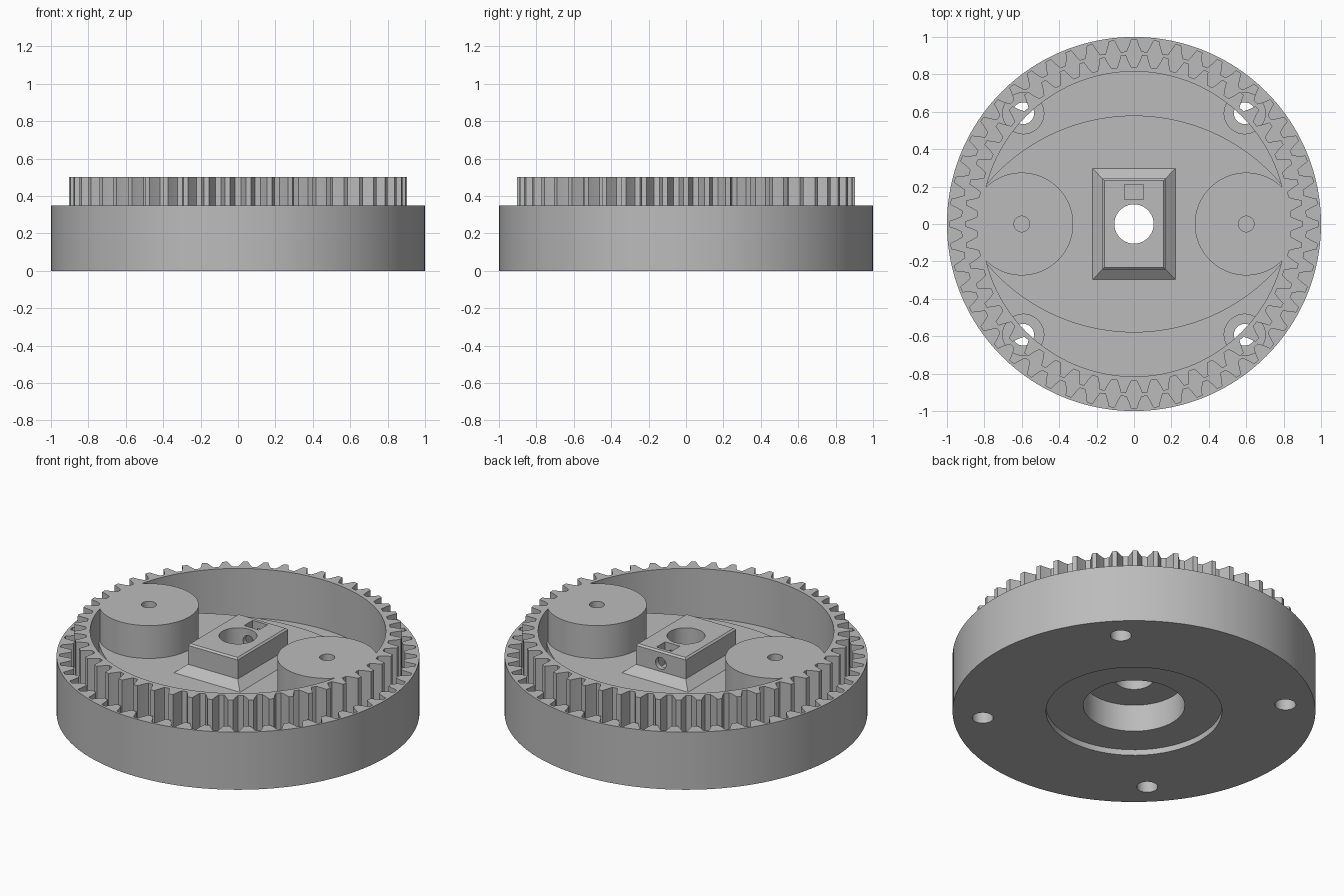
import bpy, bmesh, math
from mathutils import Matrix

if "Cube" in bpy.data.objects:
    bpy.data.objects.remove(bpy.data.objects["Cube"], do_unlink=True)

grey = bpy.data.materials.new("plain_grey")
grey.use_nodes = True
colour = (0.5, 0.5, 0.5, 1)
grey.diffuse_color = colour
grey.node_tree.nodes["Principled BSDF"].inputs["Base Color"].default_value = colour


def loft(name, rings):
    """Solid through matching rings of 3D points, lowest ring first."""
    bm = bmesh.new()
    loops = [[bm.verts.new(p) for p in ring] for ring in rings]
    n = len(loops[0])
    bm.faces.new(loops[0][::-1])
    bm.faces.new(loops[-1])
    for low, high in zip(loops, loops[1:]):
        for i in range(n):
            j = (i + 1) % n
            bm.faces.new((low[i], low[j], high[j], high[i]))
    mesh = bpy.data.meshes.new(name)
    bm.to_mesh(mesh)
    bm.free()
    mesh.materials.append(grey)
    obj = bpy.data.objects.new(name, mesh)
    bpy.context.scene.collection.objects.link(obj)
    return obj


def prism(name, outline, z0, z1):
    return loft(name, [[(x, y, z) for x, y in outline] for z in (z0, z1)])


def disc(name, r, z0, z1, x=0, y=0, sides=64):
    turn = [math.tau * i / sides for i in range(sides)]
    return prism(name, [(x + r * math.cos(a), y + r * math.sin(a)) for a in turn], z0, z1)


def gear_outline(teeth, root, tip):
    """Tapered teeth, the first one centred on +x."""
    profile = ((-0.36, 0), (-0.22, 0.5), (-0.12, 1), (0.12, 1), (0.22, 0.5), (0.36, 0))
    points = []
    for i in range(teeth):
        for offset, height in profile:
            a = math.tau * (i + offset) / teeth
            r = root + (tip - root) * height
            points.append((r * math.cos(a), r * math.sin(a)))
    return points


def combine(target, tools, operation="DIFFERENCE"):
    """Apply a boolean with each tool, then remove the tools."""
    bpy.context.view_layer.objects.active = target
    for tool in tools:
        tool.hide_render = True
        mod = target.modifiers.new("cut", "BOOLEAN")
        mod.operation = operation
        mod.solver = "EXACT"
        mod.object = tool
        bpy.ops.object.modifier_apply(modifier=mod.name)
        bpy.data.objects.remove(tool, do_unlink=True)


FLOOR, DECK, TOP = 0.2, 0.3, 0.5
ROLLER_X = 0.6

# Outer housing: toothed pocket, bearing seat and four screw holes
housing = disc("housing", 1, 0, 0.35, sides=160)
cutters = [
    prism("pocket", gear_outline(52, 0.92, 0.985), FLOOR, 0.6),
    disc("bottom_recess", 0.485, -0.1, 0.035, sides=96),
    disc("bearing_bore", 0.28, -0.1, 0.25),
]
for sx in (-1, 1):
    for sy in (-1, 1):
        x, y = 0.592 * sx, 0.592 * sy
        cutters.append(disc("screw_hole", 0.058, -0.1, 0.25, x, y, 32))
        cutters.append(disc("counterbore", 0.11, 0.12, FLOOR + 0.004, x, y, 48))
combine(housing, cutters)

# Lens-shaped deck, where two large circles overlap
lens = disc("lens", 1.03, 0.1, DECK, y=-0.45, sides=192)
combine(lens, [disc("lens_half", 1.03, 0.05, 0.4, y=0.45, sides=192)], "INTERSECT")

# Hollow of the rotor: a round bore leaving the deck and two round bosses
hollow = disc("hollow", 0.815, 0.15, 0.6, sides=128)
bosses = [disc("boss", 0.275, 0.1, 0.7, s * ROLLER_X) for s in (-1, 1)]
combine(hollow, [lens] + bosses)

# Toothed rotor
rotor = prism("toothed_rotor", gear_outline(50, 0.84, 0.905), FLOOR, TOP)
pins = [disc("pin_hole", 0.042, DECK, 0.7, s * ROLLER_X, sides=32) for s in (-1, 1)]
combine(rotor, [hollow, disc("axle_hole", 0.105, 0.1, 0.7)] + pins)


# Central clamp block with flared foot and chamfered top
def rectangle(hx, hy, z):
    return [(-hx, -hy, z), (hx, -hy, z), (hx, hy, z), (-hx, hy, z)]


block = loft("clamp_block", [
    rectangle(0.222, 0.298, DECK),
    rectangle(0.168, 0.242, 0.345),
    rectangle(0.168, 0.242, 0.46),
    rectangle(0.158, 0.232, 0.47),
])
nut_slot = prism("nut_slot", [(-0.05, 0.13), (0.05, 0.13), (0.05, 0.212), (-0.05, 0.212)], 0.335, 0.6)
set_screw = disc("set_screw_hole", 0.036, 0, 0.4, sides=32)
set_screw.data.transform(Matrix.Translation((0, 0, 0.395)) @ Matrix.Rotation(-math.pi / 2, 4, "X"))
combine(block, [disc("axle_hole", 0.105, 0.1, 0.7), nut_slot, set_screw])

# Smooth the round walls and keep the edges sharp
bpy.ops.object.select_all(action="DESELECT")
for part in (housing, rotor, block):
    part.select_set(True)
bpy.context.view_layer.objects.active = housing
bpy.ops.object.shade_smooth_by_angle(angle=math.radians(25))
